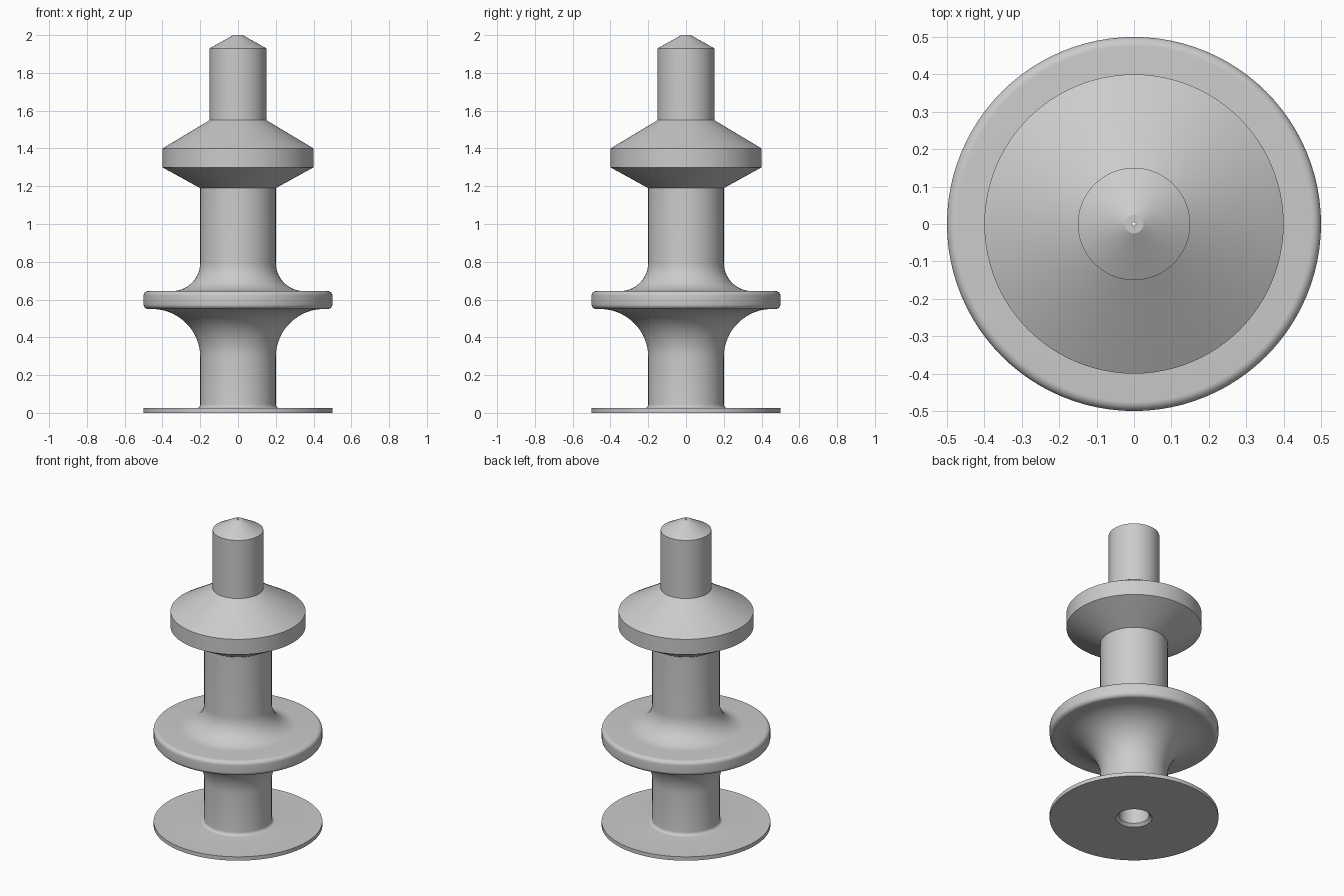
import bpy
import bmesh
from math import sin, cos, radians

SIDES = 96

cube = bpy.data.objects.get("Cube")
if cube:
    bpy.data.objects.remove(cube)

grey = bpy.data.materials.new("light grey")
grey.use_nodes = True
colour = (0.6, 0.6, 0.6, 1)
grey.diffuse_color = colour
grey.node_tree.nodes["Principled BSDF"].inputs["Base Color"].default_value = colour


def arc(r, z, radius, start, end, steps=8):
    """Profile points along an arc, angles in degrees."""
    angles = [radians(start + (end - start) * i / steps) for i in range(steps + 1)]
    return [(r + radius * cos(a), z + radius * sin(a)) for a in angles]


def lathe(name, profile):
    """Revolve a closed (radius, height) profile around z."""
    bm = bmesh.new()
    rings = []
    for i in range(SIDES):
        a = radians(360 * i / SIDES)
        rings.append([bm.verts.new((r * cos(a), r * sin(a), z)) for r, z in profile])
    for i in range(SIDES):
        here, there = rings[i], rings[(i + 1) % SIDES]
        for j in range(len(profile)):
            k = (j + 1) % len(profile)
            bm.faces.new((here[j], there[j], there[k], here[k]))
    bmesh.ops.recalc_face_normals(bm, faces=bm.faces)
    mesh = bpy.data.meshes.new(name)
    bm.to_mesh(mesh)
    bm.free()
    mesh.materials.append(grey)
    obj = bpy.data.objects.new(name, mesh)
    bpy.context.collection.objects.link(obj)
    bpy.ops.object.select_all(action="DESELECT")
    obj.select_set(True)
    bpy.context.view_layer.objects.active = obj
    bpy.ops.object.shade_smooth_by_angle(angle=radians(25))
    return obj


# Base plate and lower stem, joined by a small fillet
profile = [(0.107, 0), (0.5, 0), (0.5, 0.025)]
profile += arc(0.22, 0.045, 0.02, 270, 180, 6)
# Flared underside of the rounded collar
profile += arc(0.455, 0.295, 0.255, 180, 90, 20)
profile += arc(0.475, 0.575, 0.025, -90, 0)
profile += arc(0.475, 0.62, 0.025, 0, 90)
# Fillet from the collar into the upper stem
profile += arc(0.35, 0.795, 0.15, 270, 180, 14)
# Bevelled upper collar
profile += [(0.2, 1.19), (0.4, 1.3), (0.4, 1.4), (0.15, 1.55)]
# Pin with a blunt conical tip and a tiny vent
profile += [(0.15, 1.93), (0.025, 2.0), (0.005, 2.0)]
# Inner bore with a chamfered mouth
profile += [(0.005, 1.9), (0.09, 1.85), (0.09, 0.017)]

lathe("turned_spindle", profile)
